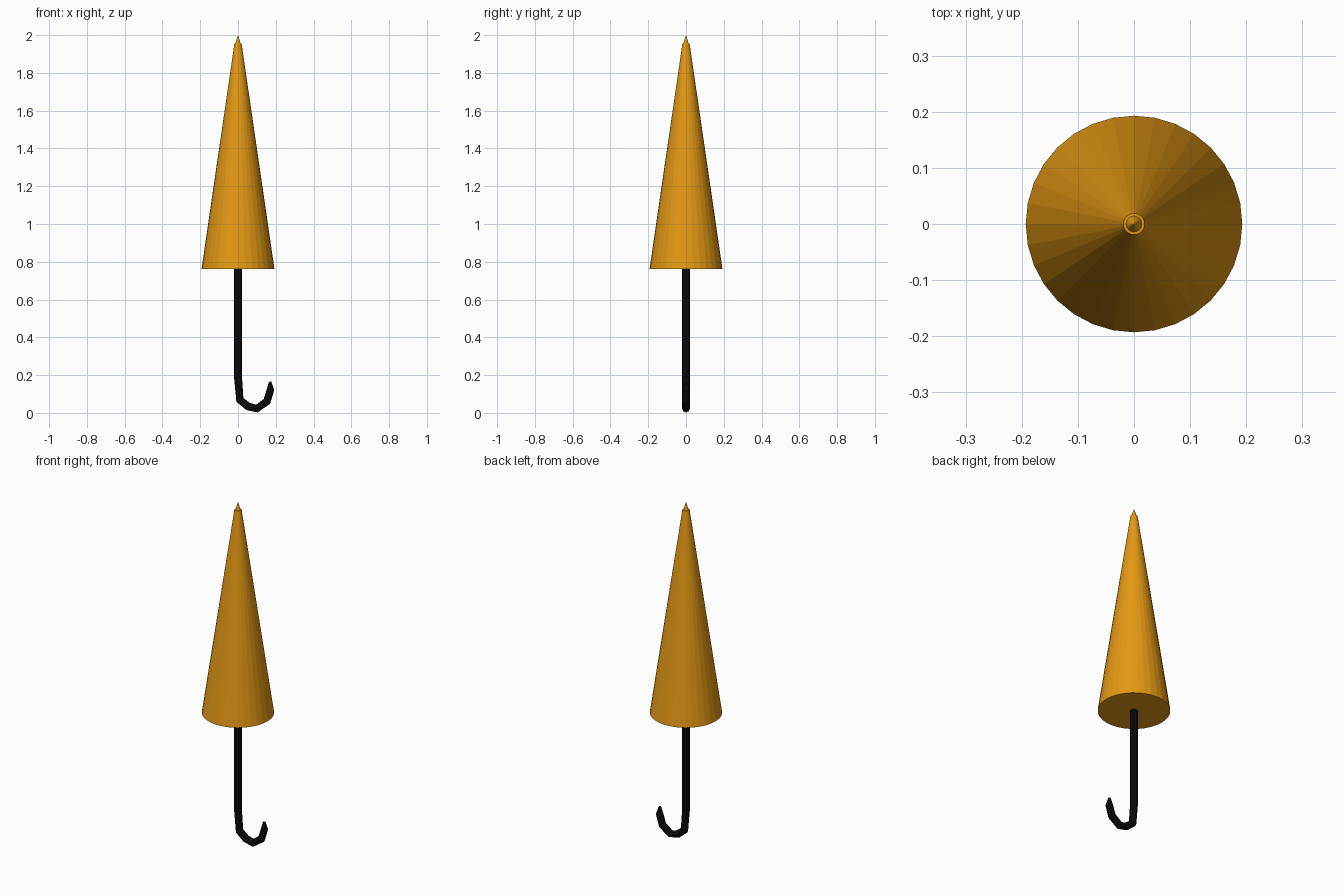
import bpy

cube = bpy.data.objects.get("Cube")
if cube:
    bpy.data.objects.remove(cube, do_unlink=True)


def make_material(name, color):
    mat = bpy.data.materials.new(name)
    mat.use_nodes = True
    mat.diffuse_color = color
    mat.node_tree.nodes["Principled BSDF"].inputs["Base Color"].default_value = color
    return mat


def make_cone(name, bottom, top, r_bottom, r_top, mat):
    bpy.ops.mesh.primitive_cone_add(
        vertices=32, radius1=r_bottom, radius2=r_top,
        depth=top - bottom, location=(0, 0, (top + bottom) / 2))
    obj = bpy.context.object
    obj.name = name
    obj.data.materials.append(mat)
    return obj


amber = make_material("amber fabric", (0.78, 0.32, 0.007, 1))
black = make_material("black handle", (0.004, 0.004, 0.004, 1))

# Folded canopy and its pointed tip
make_cone("canopy", 0.762, 1.955, 0.193, 0.019, amber)
make_cone("canopy_tip", 1.955, 2.0, 0.014, 0, amber)

# Shaft bending into a faceted hook, tapered at its end: x, z, thickness
path = [(0, 0.78, 1), (0, 0.19, 1), (0.01, 0.069, 1), (0.053, 0.034, 1),
        (0.1, 0.023, 1), (0.153, 0.061, 1), (0.172, 0.123, 0.95), (0.17, 0.165, 0.3)]
curve = bpy.data.curves.new("shaft_and_hook", "CURVE")
curve.dimensions = "3D"
curve.bevel_depth = 0.021
curve.bevel_resolution = 2
curve.use_fill_caps = True
spline = curve.splines.new("POLY")
spline.points.add(len(path) - 1)
for point, (x, z, thickness) in zip(spline.points, path):
    point.co = (x, 0, z, 1)
    point.radius = thickness
spline.use_smooth = False
shaft = bpy.data.objects.new("shaft_and_hook", curve)
bpy.context.collection.objects.link(shaft)
curve.materials.append(black)

# Turn the swept curve into a flat-faced mesh
bpy.ops.object.select_all(action="DESELECT")
shaft.select_set(True)
bpy.context.view_layer.objects.active = shaft
bpy.ops.object.convert(target="MESH")
bpy.ops.object.shade_flat()
